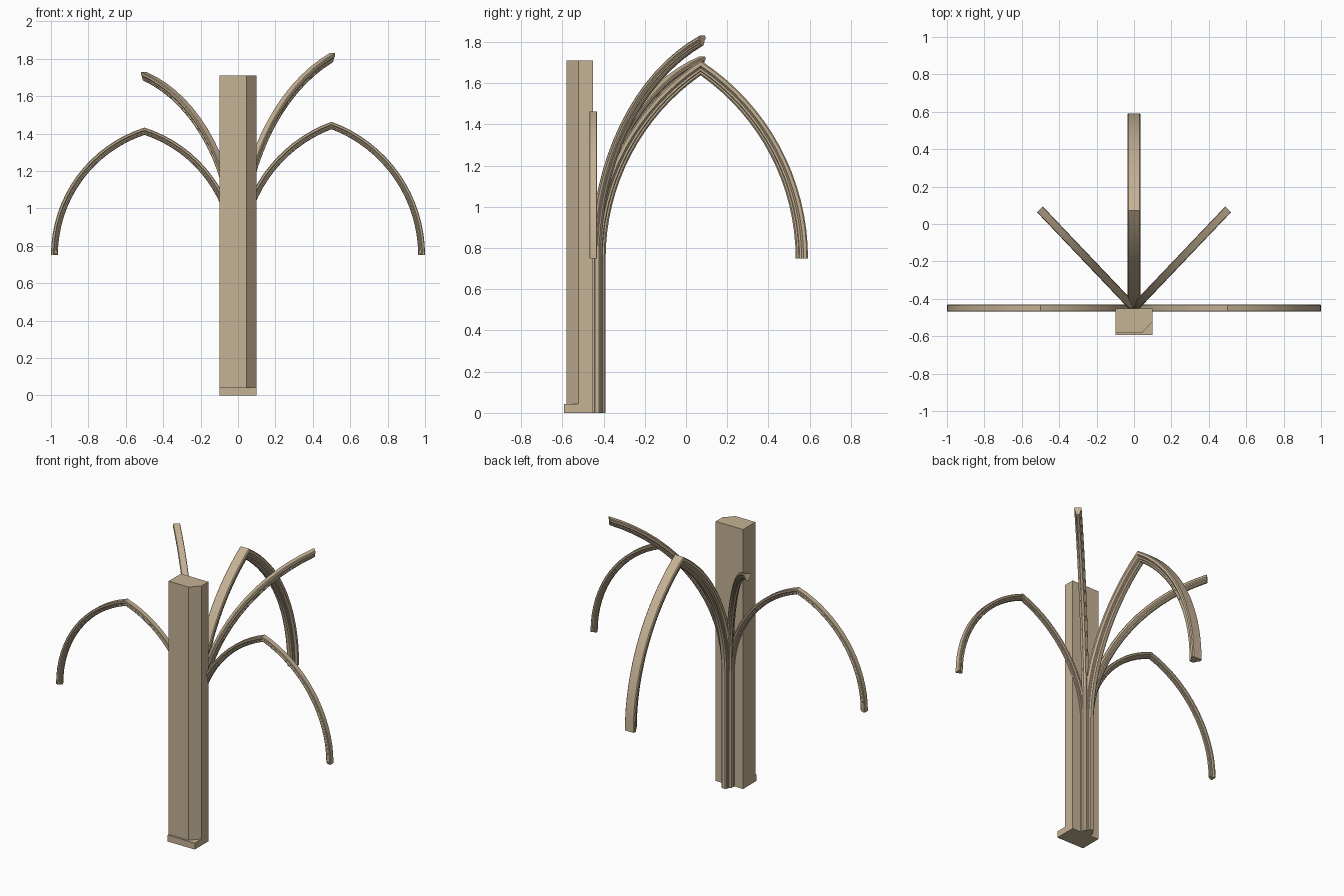
import bpy, bmesh, math

if "Cube" in bpy.data.objects:
    bpy.data.objects.remove(bpy.data.objects["Cube"])

SPRING = 0.75            # height where ribs leave the shafts
ORIGIN = (0.0, -0.45)    # plan point where every rib starts

stone = bpy.data.materials.new("tan stone")
stone.diffuse_color = (0.56, 0.445, 0.30, 1)
stone.use_nodes = True
stone.node_tree.nodes["Principled BSDF"].inputs["Base Color"].default_value = stone.diffuse_color

# Half moulding: (half-width fraction, depth fraction from the back face)
HALF = [(0.85, 0), (1, 0.1), (1, 0.36), (0.84, 0.42), (0.66, 0.52),
        (0.66, 0.68), (0.52, 0.74), (0.52, 0.88), (0.3, 1)]


def profile(width, depth):
    right = [(w * width / 2, t * depth) for w, t in HALF]
    return right + [(-w, t) for w, t in reversed(right)]


def loft(name, rings, smooth=False):
    """Skin a list of equal-length rings and cap both ends."""
    bm = bmesh.new()
    vs = [[bm.verts.new(p) for p in ring] for ring in rings]
    n = len(rings[0])
    for a, b in zip(vs, vs[1:]):
        for i in range(n):
            j = (i + 1) % n
            bm.faces.new((a[i], a[j], b[j], b[i]))
    bm.faces.new(vs[0])
    bm.faces.new(vs[-1])
    bmesh.ops.recalc_face_normals(bm, faces=bm.faces)
    me = bpy.data.meshes.new(name)
    bm.to_mesh(me)
    bm.free()
    me.materials.append(stone)
    ob = bpy.data.objects.new(name, me)
    bpy.context.collection.objects.link(ob)
    if smooth:
        bpy.ops.object.select_all(action='DESELECT')
        ob.select_set(True)
        bpy.context.view_layer.objects.active = ob
        bpy.ops.object.shade_smooth_by_angle(angle=math.radians(25))
    return ob


def prism(name, outline, z0, z1):
    return loft(name, [[(x, y, z) for x, y in outline] for z in (z0, z1)])


def rib(name, direction, span, rise, width, depth, full, steps=16):
    """Moulded rib on a circular arc, cut upright at the crown; full adds the far half.
    A straight shaft with the same moulding carries it down to the floor."""
    length = math.hypot(*direction)
    dx, dy = direction[0] / length, direction[1] / length
    prof = profile(width, depth)
    radius = (span ** 2 + rise ** 2) / (2 * span)

    def place(s, w, z):
        return (ORIGIN[0] + dx * s - dy * w, ORIGIN[1] + dy * s + dx * w, z)

    local = []
    for k in range(steps + 1):
        ring = []
        for w, t in prof:
            r = radius - t
            a = math.acos((radius - span) / r) * k / steps
            ring.append((radius - r * math.cos(a), w, SPRING + r * math.sin(a)))
        local.append(ring)
    if full:
        local += [[(2 * span - s, w, z) for s, w, z in ring] for ring in reversed(local[:-1])]
    loft(name, [[place(*p) for p in ring] for ring in local], smooth=True)
    loft(name + "_shaft", [[place(t, w, z) for w, t in prof] for z in (0, SPRING)])


# Buttress pier with one chamfered front corner, on a square-cornered plinth
prism("pier", [(-0.1, -0.451), (-0.1, -0.58), (0.046, -0.58), (0.1, -0.521), (0.1, -0.451)],
      0.042, 1.71)
prism("plinth", [(-0.1, -0.451), (-0.1, -0.593), (0.1, -0.593), (0.1, -0.451)], 0, 0.042)

# Wall arches either side, diagonal half ribs, and the cross arch to the back
rib("wall_arch_right", (1, 0), 0.5, 0.713, 0.037, 0.037, True)
rib("wall_arch_left", (-1, 0), 0.5, 0.682, 0.037, 0.037, True)
rib("diagonal_rib_right", (0.5, 0.525), 0.73, 1.08, 0.044, 0.044, False)
rib("diagonal_rib_left", (-0.5, 0.525), 0.73, 0.98, 0.044, 0.044, False)
rib("cross_arch", (0, 1), 0.521, 0.96, 0.07, 0.06, True)
